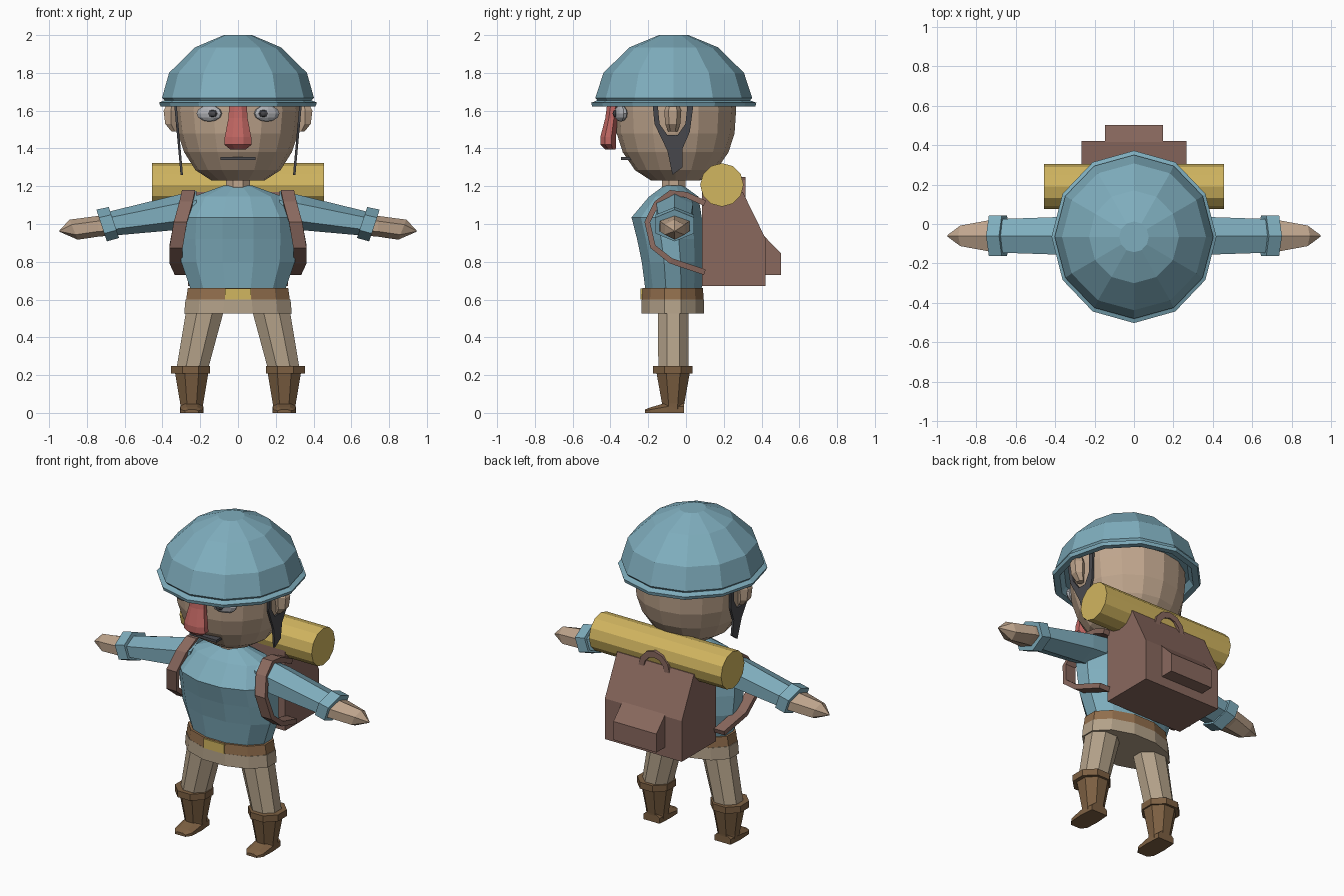
import bpy, bmesh
from math import sin, cos, pi, radians
from mathutils import Vector, Matrix

if "Cube" in bpy.data.objects:
    bpy.data.objects.remove(bpy.data.objects["Cube"])


def mat(name, r, g, b):
    m = bpy.data.materials.new(name)
    m.diffuse_color = [(c / 255) ** 2.2 for c in (r, g, b)] + [1]
    m.use_nodes = True
    m.node_tree.nodes["Principled BSDF"].inputs["Base Color"].default_value = m.diffuse_color
    return m


TEAL = mat("teal", 126, 172, 188)
SKIN = mat("skin", 190, 164, 140)
CLOTH = mat("cloth", 178, 160, 136)
LEATHER = mat("leather", 124, 96, 68)
BELT = mat("belt", 144, 110, 78)
PACK = mat("pack", 136, 104, 94)
YELLOW = mat("yellow", 208, 180, 96)
RED = mat("red", 190, 102, 98)
DARK = mat("dark", 76, 76, 80)
WHITE = mat("eye_white", 175, 176, 180)


def finish(name, bm, material, mirror=False):
    bmesh.ops.recalc_face_normals(bm, faces=bm.faces)
    me = bpy.data.meshes.new(name)
    bm.to_mesh(me)
    bm.free()
    me.materials.append(material)
    ob = bpy.data.objects.new(name, me)
    bpy.context.collection.objects.link(ob)
    if mirror:
        ob.modifiers.new("mirror", 'MIRROR').use_mirror_merge = False
    return ob


def loft(name, rings, material, mirror=False, caps=True, loop=False):
    """Skin a list of equal-length point rings."""
    bm = bmesh.new()
    vs = [[bm.verts.new(p) for p in r] for r in rings]
    pairs = list(zip(vs, vs[1:])) + ([(vs[-1], vs[0])] if loop else [])
    for a, b in pairs:
        for i in range(len(a)):
            j = (i + 1) % len(a)
            bm.faces.new((a[i], a[j], b[j], b[i]))
    if caps and not loop:
        bm.faces.new(vs[0])
        bm.faces.new(vs[-1])
    return finish(name, bm, material, mirror)


def ring(n, cx, cy, z, rx, ry, turn=0):
    return [(cx + rx * sin(2 * pi * (i + turn) / n), cy - ry * cos(2 * pi * (i + turn) / n), z)
            for i in range(n)]


def ring_x(x, z, ry, rz, n=6, lean=0.0, cy=-0.06):
    """Ring across the x axis, leaning with height."""
    return [(x + lean * cos(2 * pi * i / n) * rz, cy + ry * sin(2 * pi * i / n),
             z + rz * cos(2 * pi * i / n)) for i in range(n)]


def extrude_x(name, profile, x0, x1, material, mirror=False):
    return loft(name, [[(x, y, z) for y, z in profile] for x in (x0, x1)], material, mirror)


def box(name, lo, hi, material, mirror=False):
    prof = [(lo[1], lo[2]), (hi[1], lo[2]), (hi[1], hi[2]), (lo[1], hi[2])]
    return extrude_x(name, prof, lo[0], hi[0], material, mirror)


def ball(name, loc, scale, material, u=10, v=6, mirror=True, turn=0):
    bm = bmesh.new()
    bmesh.ops.create_uvsphere(bm, u_segments=u, v_segments=v, radius=1)
    m = Matrix.Translation(loc) @ Matrix.Rotation(radians(turn), 4, 'Z') @ Matrix.Diagonal((*scale, 1))
    bmesh.ops.transform(bm, matrix=m, verts=bm.verts)
    return finish(name, bm, material, mirror)


# Helmet: dome, band, stepped brim and hollow underside
helmet = [(.35, .37, 1.66), (.375, .395, 1.622), (.41, .432, 1.622), (.418, .437, 1.642),
          (.405, .42, 1.648), (.39, .405, 1.655), (.402, .415, 1.668),
          (.365, .372, 1.80), (.228, .235, 1.935), (.075, .078, 2.0)]
loft("helmet", [ring(12, 0, -.065, z, rx, ry) for rx, ry, z in helmet], TEAL)

# Head and neck
head = [(.14, .13, 1.23), (.225, .215, 1.285), (.285, .28, 1.38), (.318, .312, 1.48),
        (.332, .32, 1.60), (.325, .315, 1.70)]
loft("head", [ring(16, 0, -.055, z, rx, ry) for rx, ry, z in head], SKIN)
loft("neck", [ring(8, 0, -.065, z, .068, .068, .5) for z in (1.15, 1.25)], SKIN)

# Ears
loft("ears", [ring(6, .335, -.07, 1.49, .02, .025), ring(6, .355, -.07, 1.53, .035, .04),
              ring(6, .355, -.07, 1.60, .045, .045), ring(6, .35, -.07, 1.635, .03, .03)], SKIN, True)

# Face
nose = [(.045, .03, -.40, 1.395), (.078, .045, -.412, 1.42), (.076, .045, -.412, 1.46),
        (.055, .035, -.395, 1.56), (.05, .035, -.385, 1.635)]
loft("nose", [ring(8, 0, y, z, rx, ry, .5) for rx, ry, y, z in nose], RED)
ball("eyes", (.152, -.345, 1.585), (.072, .028, .043), WHITE, turn=20)
ball("pupils", (.135, -.372, 1.585), (.03, .014, .02), DARK, 8, 4, turn=20)
box("mouth", (-.092, -.345, 1.338), (.092, -.24, 1.354), DARK)

# Chin straps: forked strips leaning in towards the jaw
fork = [(-.177, 1.635), (-.167, 1.53), (-.114, 1.42), (-.098, 1.386), (-.072, 1.26), (-.018, 1.30),
        (-.018, 1.40), (.02, 1.487), (.04, 1.635), (.008, 1.635), (-.003, 1.53), (-.045, 1.47),
        (-.098, 1.47), (-.14, 1.53), (-.150, 1.635)]
loft("chin_straps", [[(x - (1.635 - z) * .09, y, z) for y, z in fork] for x in (.325, .338)], DARK, True)

# Torso: width, front y, back y, height
torso = [(.258, -.22, .088, .65), (.312, -.24, .095, .80), (.318, -.265, .095, .92),
         (.312, -.295, .09, 1.035), (.245, -.20, .07, 1.145), (.075, -.115, -.015, 1.205)]
loft("torso", [ring(12, 0, (f + b) / 2, z, w, (b - f) / 2, .5) for w, f, b, z in torso], TEAL)

# Belt, buckle and hips
loft("belt", [ring(12, 0, -.07, z, r, q, .5) for z, r, q in ((.595, .285, .17), (.66, .275, .165))], BELT)
box("buckle", (-.07, -.24, .6), (.07, -.18, .658), YELLOW)
loft("hips", [ring(12, 0, -.07, z, r, q, .5) for z, r, q in
              ((.525, .295, .172), (.60, .288, .17))], CLOTH)

# Legs
loft("legs", [ring(8, .245, -.067, .22, .09, .086, .5), ring(8, .175, -.067, .54, .108, .088, .5)], CLOTH, True)

# Boots: shaft, cuff and toe
loft("boot_shafts", [ring(8, .245, -.068, z, rx, ry, .5) for z, rx, ry in
                     ((0, .062, .058), (.05, .066, .064), (.215, .096, .096))], LEATHER, True)
loft("boot_cuffs", [ring(8, .252, -.07, z, .112, .112, .5) for z in (.208, .248)], LEATHER, True)
loft("boot_toes", [[(.245 + s * w, y, z) for s, z in ((-1, 0), (1, 0), (1, h * .6), (.5, h), (-.5, h), (-1, h * .6))]
                   for y, w, h in ((-.218, .035, .018), (-.185, .058, .03), (-.10, .062, .055), (-.01, .055, .055))],
     LEATHER, True)

# Arms, sleeve cuffs and pointed hands
loft("arms", [ring_x(.22, 1.075, .105, .10), ring_x(.33, 1.06, .112, .092), ring_x(.69, 1.00, .098, .064)], TEAL, True)
loft("sleeve_cuffs", [ring_x(.657, 1.008, .118, .082, lean=.33), ring_x(.722, .992, .118, .084, lean=.33)], TEAL, True)
loft("hands", [ring_x(.68, .99, .095, .052), ring_x(.74, .988, .09, .055), ring_x(.87, .97, .06, .053, lean=.4),
               ring_x(.945, .963, .005, .004)], SKIN, True)

# Backpack, pocket and carrying handle
extrude_x("backpack", [(.085, .672), (.42, .672), (.42, .925), (.30, 1.17), (.085, 1.17)], -.265, .265, PACK)
extrude_x("pack_pocket", [(.40, .73), (.503, .73), (.503, .845), (.40, .95)], -.148, .148, PACK)
arch = [pi * i / 6 for i in range(7)]
loft("pack_handle", [[(r * cos(a), y, 1.135 + r * sin(a) * 1.05) for r, y in
                      ((.072, .265), (.108, .265), (.108, .315), (.072, .315))] for a in arch], PACK)

# Bedroll
loft("bedroll", [ring_x(x, 1.207, .115, .115, 12, cy=.19) for x in (-.455, .455)], YELLOW)

# Shoulder straps: flat band swept along a path
path = [Vector(p) for p in ((.27, .10, 1.11), (.26, .0, 1.155), (.262, -.08, 1.165), (.275, -.155, 1.11),
                            (.305, -.205, 1.01), (.328, -.175, .88), (.328, -.08, .805), (.30, .10, .745))]
bands = []
for i, p in enumerate(path):
    t = path[min(i + 1, len(path) - 1)] - path[max(i - 1, 0)]
    n = Vector((0, -t.z, t.y)).normalized() * .015
    w = Vector((.035, 0, 0))
    bands.append([p - w - n, p + w - n, p + w + n, p - w + n])
loft("shoulder_straps", bands, PACK, True)
